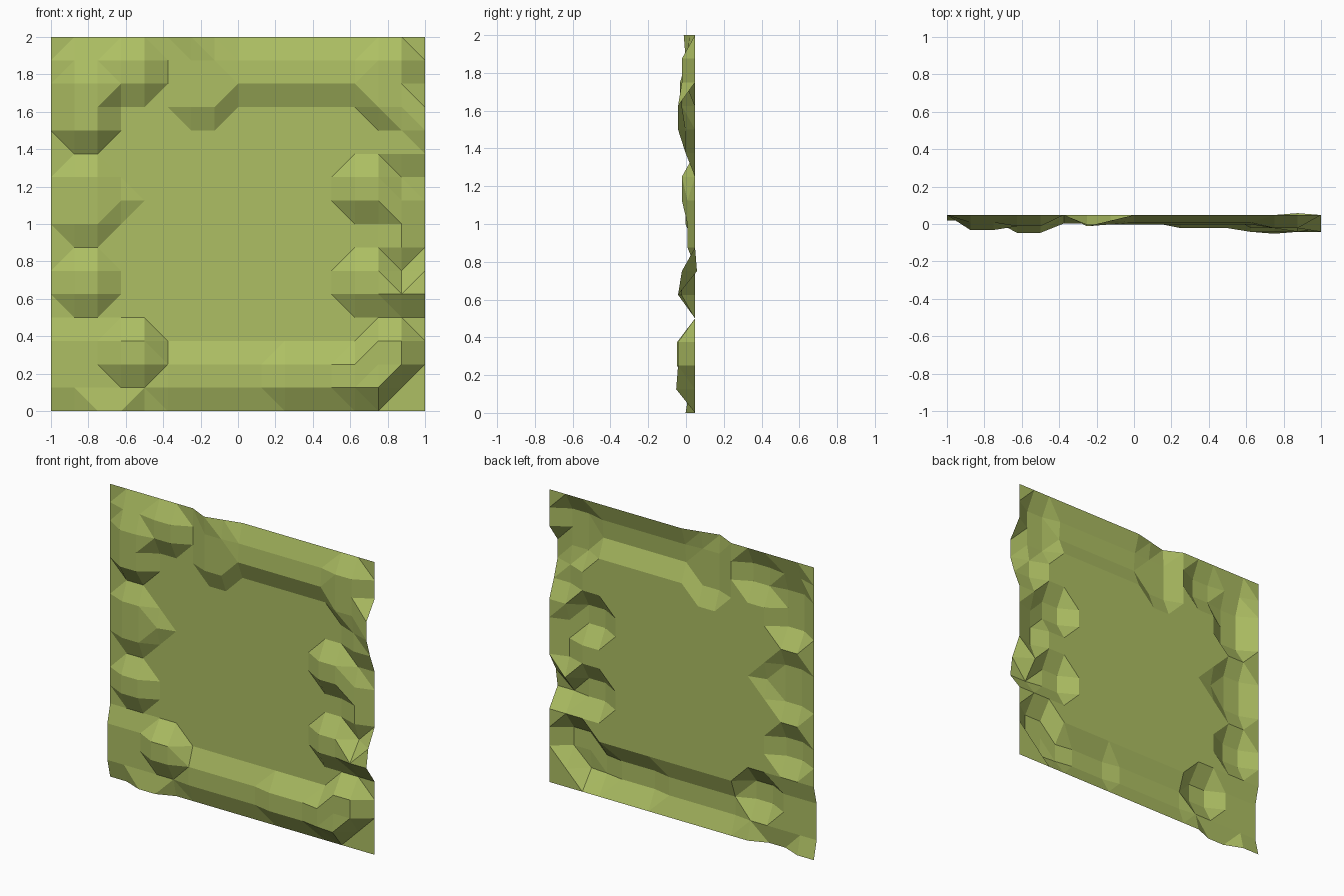
import bpy, bmesh

if "Cube" in bpy.data.objects:
    bpy.data.objects.remove(bpy.data.objects["Cube"])

N, STEP, BACK = 16, 0.125, 0.048

# Raised patches on the grid: (first column, last column, first row, last row, depth in cm).
# Later patches override earlier ones; rows count up from the ground.
top_rim = [(1, 4, 15, 15, 4), (8, 15, 15, 15, 4), (7, 13, 14, 14, 5),
           (3, 4, 14, 15, 6), (6, 7, 13, 15, 5), (6, 6, 16, 16, 6), (7, 7, 16, 16, 3)]
left_rim = [(1, 2, 12, 14, 8), (1, 2, 8, 10, 5), (3, 3, 9, 9, 3), (1, 2, 5, 6, 6)]
bottom_rim = [(0, 4, 1, 3, 3), (3, 4, 2, 3, 9.5), (2, 3, 0, 0, 5),
              (5, 9, 1, 2, 4.5), (10, 12, 1, 2, 7), (13, 13, 1, 2, 9), (14, 14, 1, 2, 10)]
right_rim = [(14, 15, 13, 15, 7), (15, 16, 11, 12, 5), (16, 16, 12, 13, 9),
             (13, 14, 9, 10, 7), (15, 15, 8, 9, 4), (13, 14, 5, 6, 7),
             (15, 15, 7, 7, 4), (15, 15, 6, 6, -1), (15, 16, 5, 5, 9),
             (16, 16, 6, 6, 7), (14, 15, 2, 3, 9)]

depth = {}
for c0, c1, r0, r1, d in top_rim + left_rim + bottom_rim + right_rim:
    for c in range(c0, c1 + 1):
        for r in range(r0, r1 + 1):
            depth[c, r] = d / 100

# Single-skin panel, facing the front
bm = bmesh.new()
grid = [[bm.verts.new((-1 + c * STEP, BACK - depth.get((c, r), 0), r * STEP))
         for c in range(N + 1)] for r in range(N + 1)]
for r in range(N):
    for c in range(N):
        bm.faces.new((grid[r][c], grid[r][c + 1], grid[r + 1][c + 1], grid[r + 1][c]))
bmesh.ops.triangulate(bm, faces=bm.faces[:], quad_method='SHORT_EDGE')

mesh = bpy.data.meshes.new("rough_panel")
bm.to_mesh(mesh)
bm.free()

mat = bpy.data.materials.new("moss_green")
mat.diffuse_color = (0.42, 0.52, 0.125, 1)
mat.use_nodes = True
mat.node_tree.nodes["Principled BSDF"].inputs["Base Color"].default_value = mat.diffuse_color
mesh.materials.append(mat)
panel = bpy.data.objects.new("rough_panel", mesh)
bpy.context.collection.objects.link(panel)
